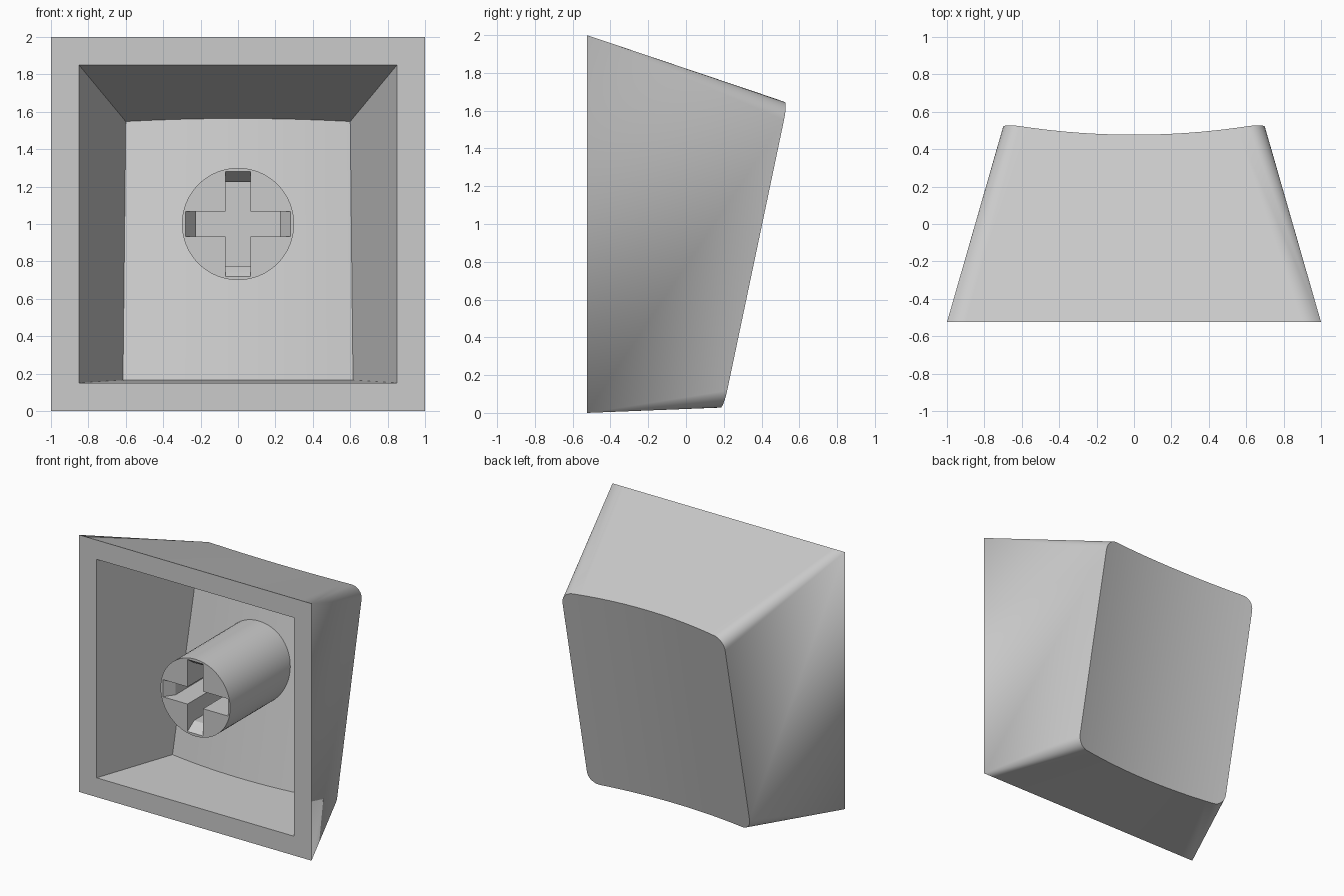
import bpy, bmesh
from math import sin, cos, pi, radians
from mathutils import Matrix

if "Cube" in bpy.data.objects:
    bpy.data.objects.remove(bpy.data.objects["Cube"])

FRONT = -0.525      # open side of the cap
TOP_LEAN = 0.34     # slope of the upper wall

grey = bpy.data.materials.new("light grey plastic")
grey.use_nodes = True
grey.diffuse_color = (0.6, 0.6, 0.6, 1)
grey.node_tree.nodes["Principled BSDF"].inputs["Base Color"].default_value = (0.6, 0.6, 0.6, 1)


def make_object(name, bm):
    bmesh.ops.recalc_face_normals(bm, faces=bm.faces)
    mesh = bpy.data.meshes.new(name)
    bm.to_mesh(mesh)
    bm.free()
    mesh.materials.append(grey)
    obj = bpy.data.objects.new(name, mesh)
    bpy.context.collection.objects.link(obj)
    return obj


def activate(obj):
    bpy.ops.object.select_all(action='DESELECT')
    obj.select_set(True)
    bpy.context.view_layer.objects.active = obj


def dish(x):
    return 0.065 * (1 - (x / 0.7) ** 2)


def dished_y(x, z):
    return 0.521 + 0.21 * (z - 1.561) - dish(x)


def columns(radius, half):
    """Fractions across the width, each with its corner-rounding drop."""
    arc = [(-half + radius * (1 - cos(a)), radius * (1 - sin(a)))
           for a in [i * pi / 16 for i in range(8)]] if radius else []
    flat = half - radius
    mid = [(-flat + 2 * flat * i / 20, 0) for i in range(21)]
    return arc + mid + [(-x, d) for x, d in reversed(arc)]


def loft(bm, base_half, half_top, half_bot, z_top, z_bot, radius, sink):
    """Square opening lofted to a tilted, dished, rounded end; returns the opening ring."""
    cols = columns(radius, half_top)
    flat = half_top - radius
    ends, opening = [], []
    for upper in (True, False):
        row, base = [], []
        for x, drop in cols:
            px = x if upper else x * half_bot / half_top
            if upper:
                z = z_top - drop + TOP_LEAN * (dish(px) - dish(half_top))
            else:
                z = z_bot + drop
            row.append(bm.verts.new((px, dished_y(px, z) - sink, z)))
            bx = max(-1, min(1, x / flat)) * base_half
            base.append(bm.verts.new((bx, FRONT, 1 + base_half * (1 if upper else -1))))
        ends.append(row)
        opening.append(base)
    # Dished end in strips
    for i in range(len(cols) - 1):
        bm.faces.new((ends[0][i], ends[0][i + 1], ends[1][i + 1], ends[1][i]))
    # Four walls
    ring = ends[0] + ends[1][::-1]
    base = opening[0] + opening[1][::-1]
    for i in range(len(ring)):
        j = (i + 1) % len(ring)
        bm.faces.new((ring[i], ring[j], base[j], base[i]))


# Cap shell: outer and inner lofts joined by a flat rim
bm = bmesh.new()
loft(bm, 1.0, 0.7, 0.7, 1.64, 0.028, 0.09, 0)
loft(bm, 0.85, 0.6, 0.615, 1.548, 0.165, 0, 0.14)
corners = [(-1, -1), (1, -1), (1, 1), (-1, 1)]
bmesh.ops.remove_doubles(bm, verts=bm.verts, dist=0.0001)
rim = [[min(bm.verts, key=lambda v: (v.co.x - s * h) ** 2 + (v.co.y - FRONT) ** 2
            + (v.co.z - 1 - t * h) ** 2) for s, t in corners] for h in (1.0, 0.85)]
for i in range(4):
    j = (i + 1) % 4
    # Each rim side takes in the wall vertices lying along its edges
    axis = 0 if i % 2 == 0 else 2
    side = []
    for k, h in enumerate((1.0, 0.85)):
        a, b = rim[k][i].co, rim[k][j].co
        other = 2 - axis
        on_edge = [v for v in bm.verts if abs(v.co.y - FRONT) < 1e-4
                   and abs(v.co[other] - a[other]) < 1e-4
                   and min(a[axis], b[axis]) - 1e-4 < v.co[axis] < max(a[axis], b[axis]) + 1e-4]
        on_edge.sort(key=lambda v: v.co[axis], reverse=(k == 1))
        side += on_edge
    bm.faces.new(side)
cap = make_object("cap_shell", bm)

# Round stem behind the opening
bm = bmesh.new()
bmesh.ops.create_cone(bm, cap_ends=True, segments=64, radius1=0.3, radius2=0.3, depth=0.78,
                      matrix=Matrix.Translation((0, FRONT + 0.39, 1)) @ Matrix.Rotation(pi / 2, 4, 'X'))
stem = make_object("stem", bm)


def slot_cutter(name, turn):
    """Slot profile with lead-in chamfers at both ends, given a thickness."""
    bm = bmesh.new()
    half = [(0.294, -0.02), (0.28, 0), (0.225, 0.08), (0.225, 0.5)]
    outline = half + [(-x, y) for x, y in reversed(half)]
    face = bm.faces.new([bm.verts.new((x, FRONT + y, -0.067)) for x, y in outline])
    new = bmesh.ops.extrude_face_region(bm, geom=[face])["geom"]
    bmesh.ops.translate(bm, vec=(0, 0, 0.134), verts=[v for v in new if isinstance(v, bmesh.types.BMVert)])
    bmesh.ops.transform(bm, verts=bm.verts,
                        matrix=Matrix.Translation((0, 0, 1)) @ Matrix.Rotation(turn, 4, 'Y'))
    cutter = make_object(name, bm)
    cutter.hide_render = True
    return cutter


# Cross-shaped socket in the stem
for name, turn in (("slot_across", 0), ("slot_upright", pi / 2)):
    cutter = slot_cutter(name, turn)
    cut = stem.modifiers.new(name, 'BOOLEAN')
    cut.operation = 'DIFFERENCE'
    cut.solver = 'EXACT'
    cut.object = cutter
    activate(stem)
    bpy.ops.object.modifier_apply(modifier=name)
    bpy.data.objects.remove(cutter)

for obj in (cap, stem):
    activate(obj)
    bpy.ops.object.shade_smooth_by_angle(angle=radians(30))
